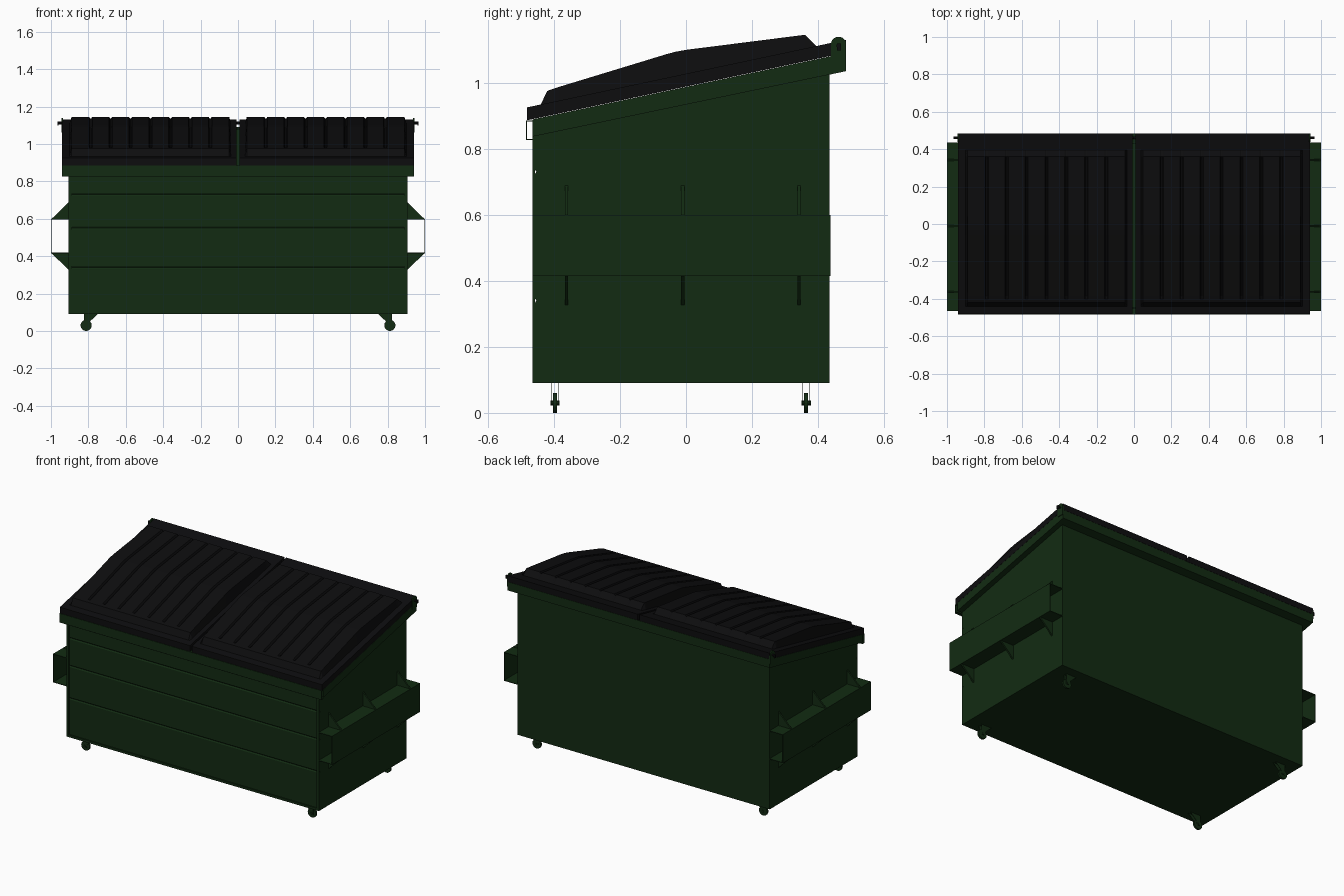
import bpy, bmesh, math

if "Cube" in bpy.data.objects:
    bpy.data.objects.remove(bpy.data.objects["Cube"])


def material(name, rgb):
    m = bpy.data.materials.new(name)
    m.diffuse_color = (*rgb, 1)
    m.use_nodes = True
    m.node_tree.nodes["Principled BSDF"].inputs["Base Color"].default_value = m.diffuse_color
    return m


GREEN = material("green_steel", (0.006, 0.024, 0.006))
BLACK = material("black_plastic", (0.004, 0.004, 0.0045))
SLOPE = 0.212


def finish(bm, name, mat):
    bmesh.ops.recalc_face_normals(bm, faces=bm.faces)
    me = bpy.data.meshes.new(name)
    bm.to_mesh(me)
    bm.free()
    me.materials.append(mat)
    ob = bpy.data.objects.new(name, me)
    bpy.context.collection.objects.link(ob)
    return ob


def prism(name, pts, axis, a, b, mat=GREEN):
    """Extrude a (y,z) profile along x, or an (x,z) profile along y."""
    bm = bmesh.new()
    put = (lambda p, t: (t, p[0], p[1])) if axis == 'x' else (lambda p, t: (p[0], t, p[1]))
    lo = [bm.verts.new(put(p, a)) for p in pts]
    hi = [bm.verts.new(put(p, b)) for p in pts]
    bm.faces.new(lo)
    bm.faces.new(hi)
    n = len(pts)
    for i in range(n):
        bm.faces.new((lo[i], lo[(i + 1) % n], hi[(i + 1) % n], hi[i]))
    return finish(bm, name, mat)


def box(name, x0, x1, y0, y1, z0, z1, mat=GREEN):
    return prism(name, [(y0, z0), (y1, z0), (y1, z1), (y0, z1)], 'x', x0, x1, mat)


def circle(cx, cz, r, n, start=0.0, sweep=2 * math.pi):
    return [(cx + r * math.cos(start + sweep * i / n), cz + r * math.sin(start + sweep * i / n))
            for i in range(n)]


def rim_z(y):
    return 0.885 + SLOPE * (y + 0.482)


# Open-topped bin with a creased front sheet
FRONT, BACK = -0.458, 0.435
profile = [(FRONT, 0.09), (BACK, 0.09), (BACK, rim_z(BACK) - 0.005), (FRONT, rim_z(FRONT) - 0.005)]
for z in (0.73, 0.55, 0.34):
    profile += [(FRONT, z + 0.008), (FRONT + 0.005, z), (FRONT, z - 0.008)]
body = prism("bin_body", profile, 'x', -0.905, 0.905)
bm = bmesh.new()
bm.from_mesh(body.data)
bm.normal_update()
bmesh.ops.delete(bm, geom=[f for f in bm.faces if f.normal.z > 0.9], context='FACES_ONLY')
bm.to_mesh(body.data)
bm.free()
sol = body.modifiers.new("wall", 'SOLIDIFY')
sol.thickness = 0.008
sol.offset = -1

# Raised border around the front sheet
box("front_bottom_border", -0.905, 0.905, -0.465, FRONT, 0.09, 0.105)
box("front_top_border", -0.905, 0.905, -0.465, FRONT, 0.815, 0.88)

# Front rim channel, open at both ends
for nm, y0, y1, z0, z1 in (("front_rim_face", -0.485, -0.482, 0.827, 0.886),
                           ("front_rim_bottom", -0.482, -0.465, 0.827, 0.830),
                           ("front_rim_top", -0.482, -0.465, 0.883, 0.886)):
    box(nm, -0.94, 0.94, y0, y1, z0, z1)

# Back rim
prism("back_rim", [(0.435, rim_z(0.435) - 0.055), (0.485, rim_z(0.485) - 0.055),
                   (0.485, rim_z(0.485)), (0.435, rim_z(0.435))], 'x', -0.94, 0.94)

for side, s in (("right", 1), ("left", -1)):
    box(side + "_front_post", s * 0.888, s * 0.905, -0.465, FRONT, 0.105, 0.815)
    # Sloping side rim
    prism(side + "_side_rim", [(-0.465, rim_z(-0.465) - 0.052), (0.485, rim_z(0.485) - 0.055),
                               (0.485, rim_z(0.485)), (-0.465, rim_z(-0.465))],
          'x', s * 0.90, s * 0.94)
    # Hinge ear and bent rod end
    prism(side + "_hinge_ear", [(0.439, 1.06), (0.485, 1.06)] + circle(0.462, 1.116, 0.023, 12, 0, math.pi)
          + [(0.439, 1.116)], 'x', s * 0.936, s * 0.944)
    box(side + "_rod_end", s * 0.959, s * 0.966, 0.457, 0.469, 1.098, 1.119, BLACK)
    # Fork pocket: thin channel open at front and back
    prism(side + "_fork_pocket", [(s * 0.904, 0.415), (s * 1.0, 0.415), (s * 1.0, 0.6), (s * 0.904, 0.6),
                                  (s * 0.904, 0.596), (s * 0.996, 0.596), (s * 0.996, 0.419),
                                  (s * 0.904, 0.419)], 'y', -0.465, 0.437)
    # Gussets above and below the pocket
    for i, y in enumerate((-0.362, -0.01, 0.342)):
        for nm, z0, z1 in (("upper", 0.6, 0.69), ("lower", 0.415, 0.325)):
            prism(f"{side}_{nm}_gusset_{i}", [(s * 0.904, z0), (s * 0.996, z0), (s * 0.904, z1)],
                  'y', y - 0.005, y + 0.005)
    # Casters
    for end, y in (("front", -0.397), ("back", 0.364)):
        nm = f"{side}_{end}_caster"
        prism(nm + "_wheel", circle(s * 0.812, 0.03, 0.03, 16), 'y', y - 0.006, y + 0.006)
        prism(nm + "_axle", circle(s * 0.812, 0.03, 0.007, 8), 'y', y - 0.014, y + 0.014)
        for k in (-1, 1):
            prism(f"{nm}_fork_{k + 1}", [(s * 0.824, 0.022), (s * 0.824, 0.09), (s * 0.75, 0.09),
                                         (s * 0.795, 0.048), (s * 0.8, 0.022)],
                  'y', y + k * 0.009, y + k * 0.0105)

# Hinge rod along the back
prism("hinge_rod", circle(0.462, 1.112, 0.007, 8), 'x', -0.964, 0.964, BLACK)

# Lid rows: y, height of the raised panels (None = flange), groove depth
ROWS = [(-0.482, None, 0), (-0.44, None, 0), (-0.42, 0.975, 0), (-0.40, 0.982, 0), (-0.385, 0.987, 0.013),
        (-0.06, 1.086, 0.013), (-0.03, 1.094, 0.013), (0.005, 1.1, 0.013), (0.345, 1.143, 0.013),
        (0.36, 1.145, 0.008), (0.395, None, 0), (0.44, None, 0), (0.485, None, 0)]
# Lid columns: x, 0 flange / 1 panel / 2 groove
COLS = [(0.007, 0), (0.037, 0), (0.047, 1)]
for i in range(1, 8):
    g = 0.042 + i * 0.1065
    COLS += [(g - 0.009, 1), (g - 0.003, 2), (g + 0.003, 2), (g + 0.009, 1)]
COLS += [(0.89, 1), (0.90, 0), (0.94, 0)]

for side, s in (("right", 1), ("left", -1)):
    bm = bmesh.new()
    grid = []
    for x, kind in COLS:
        col = []
        for y, top, depth in ROWS:
            z = rim_z(y) + 0.04
            if top and kind:
                z = top - (depth if kind == 2 else 0)
            col.append(bm.verts.new((s * x, y, z)))
        grid.append(col)
    for a, b in zip(grid, grid[1:]):
        for j in range(len(ROWS) - 1):
            bm.faces.new((a[j], b[j], b[j + 1], a[j + 1]))
    # Skirt down to the rim, then close the underside
    edges = [e for e in bm.edges if e.is_boundary]
    new = bmesh.ops.extrude_edge_only(bm, edges=edges)["geom"]
    for v in new:
        if isinstance(v, bmesh.types.BMVert):
            v.co.z = rim_z(v.co.y) + 0.001
    bmesh.ops.contextual_create(bm, geom=[e for e in new if isinstance(e, bmesh.types.BMEdge)])
    finish(bm, side + "_lid", BLACK)
